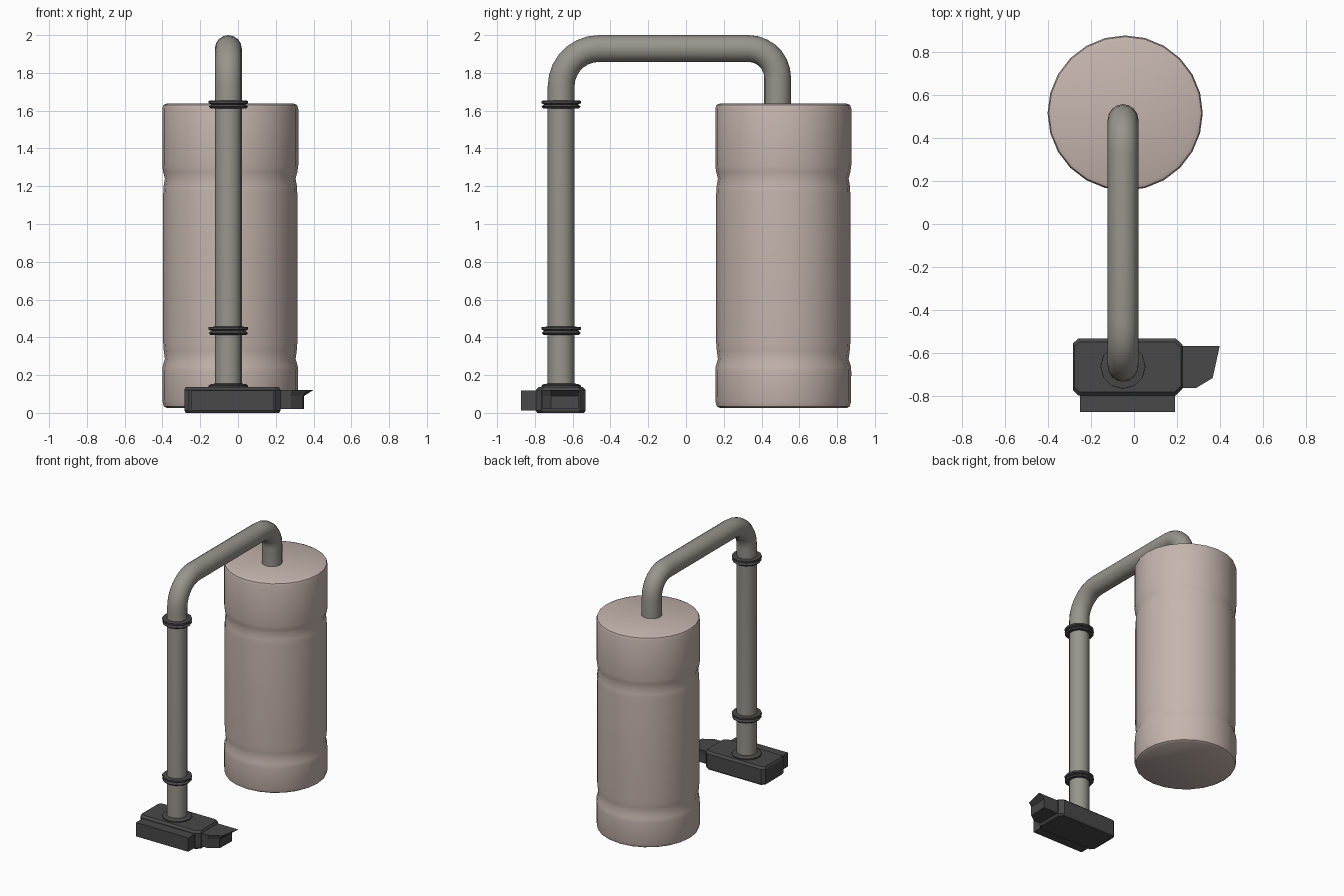
import bpy, bmesh, math
from mathutils import Vector

if "Cube" in bpy.data.objects:
    bpy.data.objects.remove(bpy.data.objects["Cube"])


def material(name, rgb):
    m = bpy.data.materials.new(name)
    m.diffuse_color = (*rgb, 1)
    m.use_nodes = True
    m.node_tree.nodes["Principled BSDF"].inputs["Base Color"].default_value = m.diffuse_color
    return m


TANK = material("pinkish beige", (0.56, 0.46, 0.42))
PIPE = material("warm grey", (0.31, 0.30, 0.26))
DARK = material("charcoal", (0.065, 0.065, 0.065))


def finish(name, bm, mat, smooth=None):
    bmesh.ops.recalc_face_normals(bm, faces=bm.faces[:])
    me = bpy.data.meshes.new(name)
    bm.to_mesh(me)
    bm.free()
    me.materials.append(mat)
    ob = bpy.data.objects.new(name, me)
    bpy.context.collection.objects.link(ob)
    if smooth:
        bpy.ops.object.select_all(action='DESELECT')
        ob.select_set(True)
        bpy.context.view_layer.objects.active = ob
        bpy.ops.object.shade_smooth_by_angle(angle=math.radians(smooth))
    return ob


def skin(name, rings, mat, smooth=None):
    """Bridge equal rings of points and cap both ends."""
    bm = bmesh.new()
    rows = [[bm.verts.new(p) for p in r] for r in rings]
    n = len(rows[0])
    for a, b in zip(rows, rows[1:]):
        for i in range(n):
            j = (i + 1) % n
            bm.faces.new((a[i], a[j], b[j], b[i]))
    bm.faces.new(rows[0][::-1])
    bm.faces.new(rows[-1])
    return finish(name, bm, mat, smooth)


def lathe(name, x, y, profile, n, mat, smooth=None):
    rings = [[(x + r * math.cos(2 * math.pi * i / n),
               y + r * math.sin(2 * math.pi * i / n), z) for i in range(n)]
             for r, z in profile]
    return skin(name, rings, mat, smooth)


# Tank with two shallow waists
lathe("tank", -0.041, 0.515,
      [(0.335, 0.025), (0.352, 0.035), (0.359, 0.06), (0.36, 0.22), (0.357, 0.25),
       (0.346, 0.285), (0.352, 0.33), (0.355, 0.37), (0.355, 1.16), (0.353, 1.2),
       (0.346, 1.24), (0.355, 1.275), (0.36, 1.31), (0.36, 1.61), (0.354, 1.63),
       (0.335, 1.638)], 24, TANK, 40)

# Pipe: upright, elbow, crossbar, elbow down into the tank
X, Y0, Y1, ZT, R = -0.051, -0.661, 0.485, 1.929, 0.071


def elbow(cy, cz, r, a0, a1, steps=7):
    return [(cy + r * math.cos(a0 + (a1 - a0) * k / steps),
             cz + r * math.sin(a0 + (a1 - a0) * k / steps), a0 + (a1 - a0) * k / steps)
            for k in range(steps + 1)]


B0, B1 = 0.20, 0.155
path = ([(Y0, 0.1, math.pi)]
        + elbow(Y0 + B0, ZT - B0, B0, math.pi, math.pi / 2)
        + elbow(Y1 - B1, ZT - B1, B1, math.pi / 2, 0)
        + [(Y1, 1.62, 0)])
rings = []
for y, z, a in path:
    out = Vector((0, math.cos(a), math.sin(a)))
    rings.append([Vector((X, y, z)) + R * (math.cos(t) * Vector((1, 0, 0)) + math.sin(t) * out)
                  for t in (2 * math.pi * i / 16 for i in range(16))])
skin("pipe", rings, PIPE, 45)

# Grooved collars around the upright
for name, z in (("lower_collar", 0.435), ("upper_collar", 1.633)):
    lathe(name, X, Y0, [(0.072, z - 0.022), (0.094, z - 0.022), (0.104, z - 0.012),
                        (0.09, z), (0.104, z + 0.006), (0.104, z + 0.019),
                        (0.072, z + 0.022)], 12, DARK)
lathe("foot_collar", X, Y0, [(0.105, 0.12), (0.105, 0.145), (0.09, 0.153), (0.07, 0.155)], 12, DARK)


def slab(name, outline, levels):
    """Outline extruded through (z, scale_x, scale_y) levels about its box centre."""
    xs, ys = [p[0] for p in outline], [p[1] for p in outline]
    cx, cy = (min(xs) + max(xs)) / 2, (min(ys) + max(ys)) / 2
    return skin(name, [[(cx + (x - cx) * sx, cy + (y - cy) * sy, z) for x, y in outline]
                       for z, sx, sy in levels], DARK)


# Base block with chamfered edges
slab("base_block",
     [(-0.26, -0.795), (0.195, -0.795), (0.225, -0.765), (0.225, -0.56),
      (0.195, -0.532), (-0.26, -0.532), (-0.284, -0.555), (-0.284, -0.77)],
     [(0.0, 0.97, 0.94), (0.012, 1, 1), (0.122, 1, 1), (0.137, 0.97, 0.88)])

# Front ledge
slab("base_ledge", [(-0.25, -0.873), (0.19, -0.873), (0.19, -0.77), (-0.25, -0.77)],
     [(0.012, 1, 1), (0.118, 1, 1)])

# Side spout with an overhanging lip
bottom = [(0.2, -0.76), (0.28, -0.76), (0.345, -0.715), (0.35, -0.57), (0.2, -0.57)]
top = [(0.2, -0.76), (0.29, -0.76), (0.365, -0.715), (0.398, -0.565), (0.2, -0.565)]
skin("side_spout", [[(x, y, 0.02) for x, y in bottom],
                    [(x, y, 0.09) for x, y in bottom],
                    [(x, y, 0.12) for x, y in top]], DARK)
